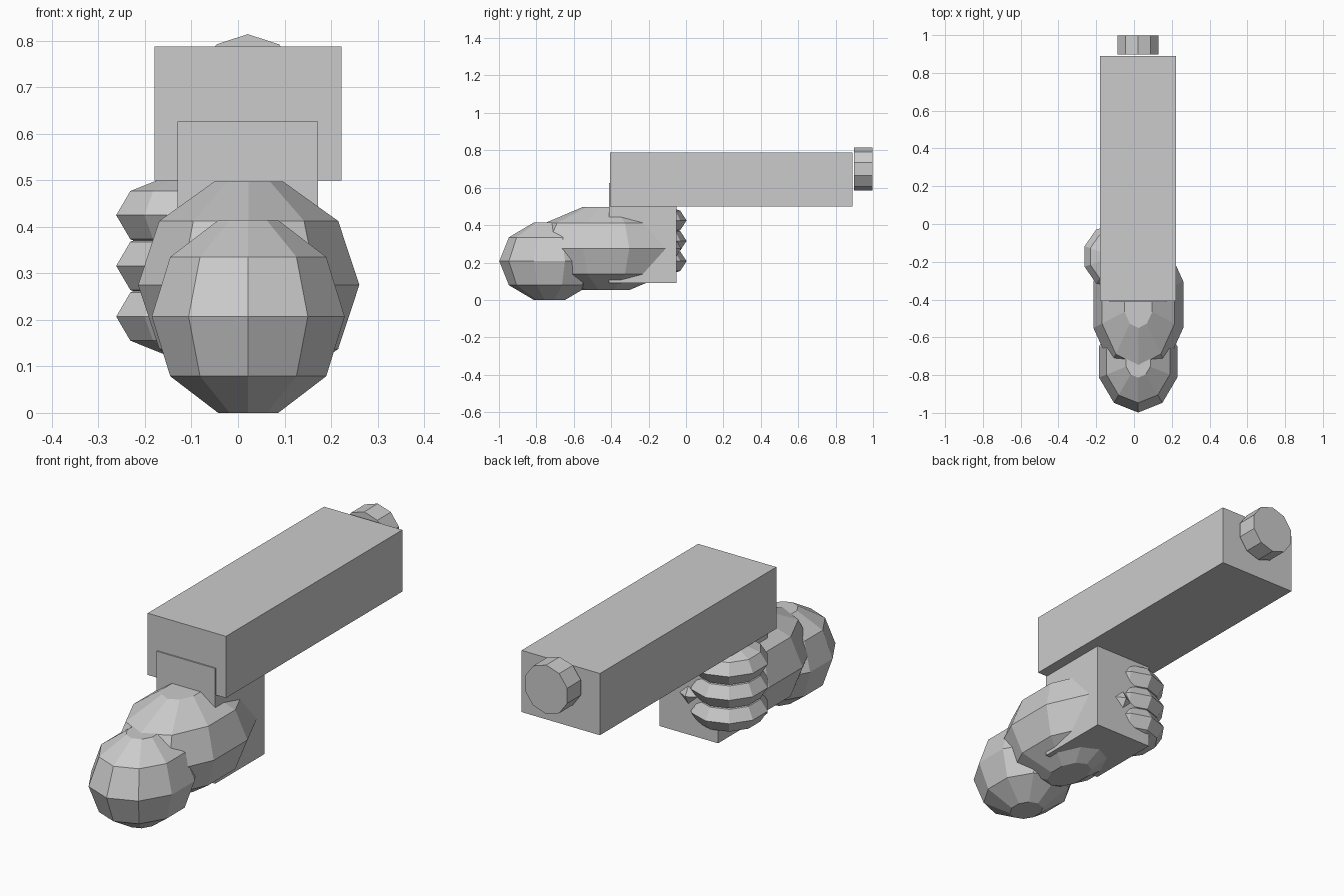
import bpy
import bmesh
from math import sin, cos, pi
from mathutils import Matrix

cube = bpy.data.objects.get("Cube")
if cube:
    bpy.data.objects.remove(cube, do_unlink=True)

SIDES = 10
STEP = 2 * pi / SIDES

grey = bpy.data.materials.new("light_grey")
grey.use_nodes = True
grey.diffuse_color = (0.6, 0.6, 0.6, 1)
grey.node_tree.nodes["Principled BSDF"].inputs["Base Color"].default_value = (0.6, 0.6, 0.6, 1)


def finish(name, bm):
    bmesh.ops.recalc_face_normals(bm, faces=bm.faces)
    mesh = bpy.data.meshes.new(name)
    bm.to_mesh(mesh)
    bm.free()
    mesh.materials.append(grey)
    obj = bpy.data.objects.new(name, mesh)
    bpy.context.collection.objects.link(obj)
    return obj


def box(name, low, high):
    bm = bmesh.new()
    bmesh.ops.create_cube(bm, size=1)
    for v in bm.verts:
        v.co = [a + (b - a) * (c + 0.5) for a, b, c in zip(low, high, v.co)]
    return finish(name, bm)


def faceted_ball(name, centre, radii):
    """Ten-sided ball of five rings, closed by flat caps."""
    bm = bmesh.new()
    rings = []
    for level in range(-2, 3):
        lat = level * STEP
        ring = []
        for i in range(SIDES):
            unit = (cos(lat) * sin(i * STEP), cos(lat) * cos(i * STEP), sin(lat))
            ring.append(bm.verts.new([c + r * u for c, r, u in zip(centre, radii, unit)]))
        rings.append(ring)
    for lower, upper in zip(rings, rings[1:]):
        for i in range(SIDES):
            j = (i + 1) % SIDES
            bm.faces.new((lower[i], lower[j], upper[j], upper[i]))
    bm.faces.new(rings[0])
    bm.faces.new(rings[-1])
    return finish(name, bm)


# Barrel housing and handle
box("barrel_housing", (-0.18, -0.407, 0.5), (0.223, 0.89, 0.787))
box("handle", (-0.13, -0.413, 0.09), (0.172, -0.05, 0.626))

# Muzzle: short ten-sided disc pointing backwards, one corner up
bm = bmesh.new()
bmesh.ops.create_cone(bm, cap_ends=True, segments=SIDES, radius1=0.114, radius2=0.114, depth=0.1)
bmesh.ops.transform(bm, verts=bm.verts, matrix=Matrix.Translation((0.021, 0.948, 0.7))
                    @ Matrix.Rotation(pi / 2, 4, 'X'))
# keep a corner at the top
top = max(bm.verts, key=lambda v: v.co.z).co
if abs(top.x - 0.021) > 0.01:
    bmesh.ops.rotate(bm, verts=bm.verts, cent=(0.021, 0.948, 0.7),
                     matrix=Matrix.Rotation(STEP / 2, 3, 'Y'))
finish("muzzle", bm)

# Gripping hand
faceted_ball("wrist", (0.022, -0.73, 0.207), (0.218, 0.268, 0.218))
faceted_ball("palm", (0.023, -0.427, 0.275), (0.25, 0.4, 0.234))
for name, z in (("upper", 0.425), ("middle", 0.316), ("lower", 0.207)):
    faceted_ball(name + "_finger", (-0.103, -0.172, z), (0.167, 0.175, 0.088))
